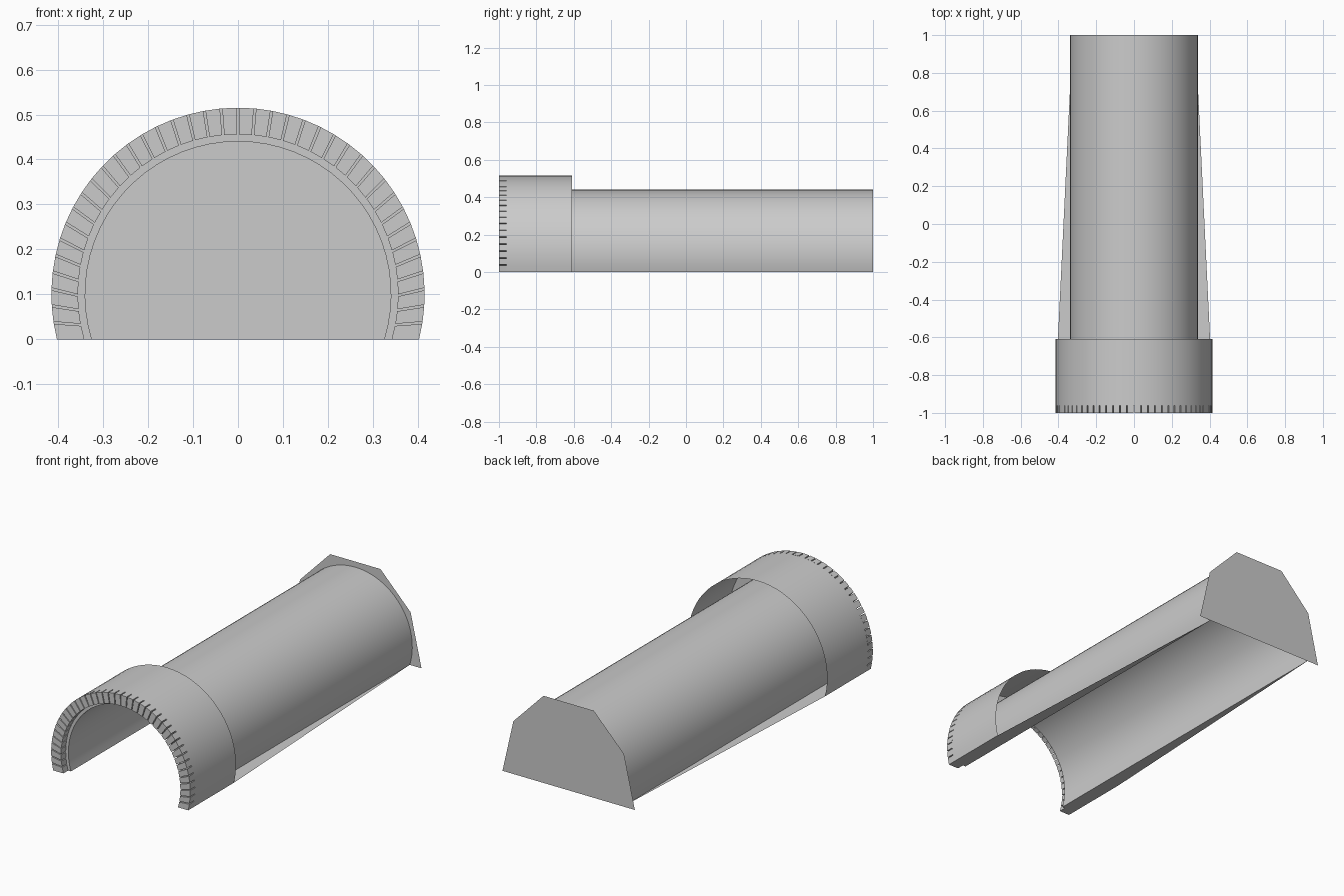
import bpy
from math import asin, pi, sin, cos

if "Cube" in bpy.data.objects:
    bpy.data.objects.remove(bpy.data.objects["Cube"])

CZ = 0.1                       # height of the arch centre
R_OUT, R_IN, R_TUBE = 0.415, 0.356, 0.34
Y_FRONT, Y_STEP, Y_PORTAL, Y_BACK = -1.0, -0.96, -0.61, 1.0
SEGS = 40


def arch(r, y, t):
    """Point on an arch standing on z = 0; t runs 0..1 from foot to foot."""
    foot = -asin(CZ / r)
    a = foot + t * (pi - 2 * foot)
    return (r * cos(a), y, CZ + r * sin(a))


def make(name, verts, faces, smooth=False):
    me = bpy.data.meshes.new(name)
    me.from_pydata(verts, [], faces)
    me.update()
    ob = bpy.data.objects.new(name, me)
    bpy.context.collection.objects.link(ob)
    if smooth:
        bpy.ops.object.select_all(action='DESELECT')
        ob.select_set(True)
        bpy.context.view_layer.objects.active = ob
        bpy.ops.object.shade_smooth_by_angle(angle=0.6)
    return ob


def arch_sheet(name, profile):
    """Sweep a (radius, y) profile round the arch."""
    n = len(profile)
    verts = [arch(r, y, i / SEGS) for i in range(SEGS + 1) for r, y in profile]
    faces = [(i * n + j, i * n + j + 1, (i + 1) * n + j + 1, (i + 1) * n + j)
             for i in range(SEGS) for j in range(n - 1)]
    return make(name, verts, faces, True)


# portal hood (open at the back), its front step and the long tunnel tube
arch_sheet("tunnel_shell", [(R_TUBE, Y_BACK), (R_TUBE, Y_STEP),
                            (R_OUT, Y_STEP), (R_OUT, Y_PORTAL)])

# ring of wedge stones with narrow joints round the portal mouth
verts, faces = [], []
GAP = 0.07
for i in range(SEGS):
    t0 = (i + (GAP if i else 0)) / SEGS
    t1 = (i + 1 - (GAP if i < SEGS - 1 else 0)) / SEGS
    b = len(verts)
    for y in (Y_FRONT, Y_STEP):
        verts += [arch(R_IN, y, t0), arch(R_OUT, y, t0),
                  arch(R_OUT, y, t1), arch(R_IN, y, t1)]
    faces += [tuple(b + k for k in f) for f in
              ((0, 1, 2, 3), (0, 4, 5, 1), (1, 5, 6, 2), (2, 6, 7, 3), (3, 7, 4, 0))]
make("portal_stones", verts, faces)

# flat footing along each side, tapering to the back
x_out, x_tube = arch(R_OUT, 0, 0)[0], arch(R_TUBE, 0, 0)[0]
for side, name in ((1, "right_footing"), (-1, "left_footing")):
    pts = [(side * x_tube, Y_STEP, 0), (side * x_tube, Y_BACK, 0),
           (side * x_out, Y_PORTAL, 0), (side * x_out, Y_STEP, 0)]
    make(name, pts, [(0, 1, 2, 3) if side > 0 else (3, 2, 1, 0)])

# faceted end wall closing the back
half = [(0.395, 0), (0.33, 0.285), (0.15, 0.47)]
outline = half + [(-x, z) for x, z in reversed(half)]
make("end_wall", [(x, Y_BACK, z) for x, z in outline],
     [tuple(reversed(range(len(outline))))])
